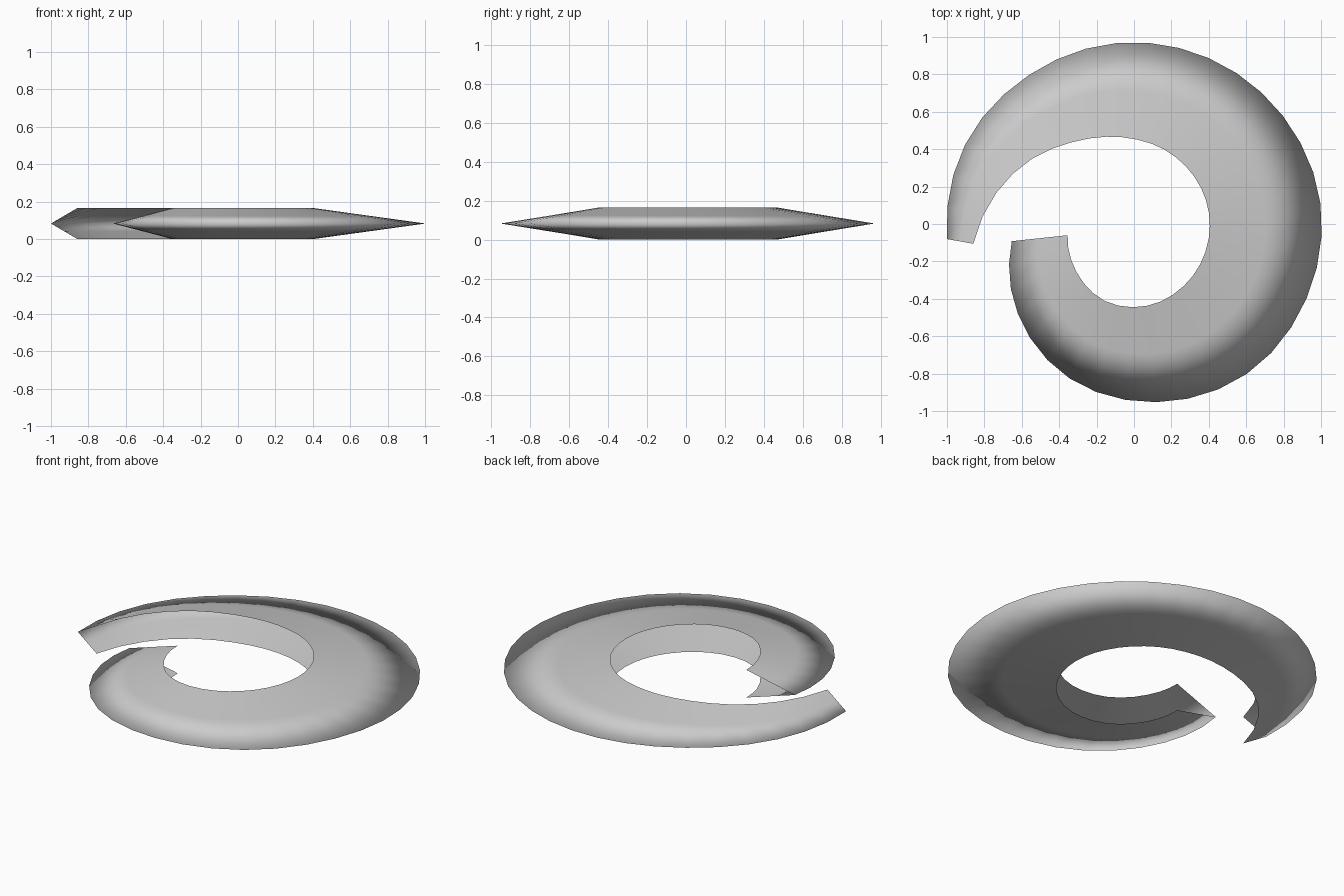
import bpy
import bmesh
import math

cube = bpy.data.objects.get("Cube")
if cube:
    bpy.data.objects.remove(cube, do_unlink=True)

SEGMENTS = 36
HEIGHT = 0.165

# Radii of the rim and of the opening, evenly spaced along one clockwise turn
RIM = [1.003, 0.998, 0.975, 0.972, 0.973, 0.984, 1.003,
       1.005, 1.003, 0.96, 0.895, 0.785, 0.66]
OPENING = [0.866, 0.7, 0.55, 0.468, 0.43, 0.41, 0.405,
           0.41, 0.425, 0.443, 0.44, 0.4, 0.36]


def smooth_value(values, t):
    """Catmull-Rom interpolation of evenly spaced values, t from 0 to 1."""
    last = len(values) - 1
    i = min(int(t * last), last - 1)
    f = t * last - i
    b, c = values[i], values[i + 1]
    a = values[i - 1] if i > 0 else 2 * b - c
    d = values[i + 2] if i + 2 <= last else 2 * c - b
    return b + f / 2 * (c - a + f * (2 * a - 5 * b + 4 * c - d
                                     + f * (3 * (b - c) + d - a)))


def spiral_point(radii, start, end, t):
    angle = math.radians(start + (end - start) * t)
    r = smooth_value(radii, t)
    return r * math.cos(angle), r * math.sin(angle)


def make_material(name, color):
    mat = bpy.data.materials.new(name)
    mat.use_nodes = True
    mat.diffuse_color = color
    mat.node_tree.nodes["Principled BSDF"].inputs["Base Color"].default_value = color
    return mat


# Open V-shaped shell: lower lip, lower middle, rim, upper middle, upper lip
bm = bmesh.new()
rows = []
for s in range(SEGMENTS + 1):
    t = s / SEGMENTS
    ox, oy = spiral_point(RIM, 184.6, -172, t)
    ix, iy = spiral_point(OPENING, 187, -170.4, t)
    row = []
    for k in range(5):
        out = 1 - abs(k - 2) / 2
        row.append(bm.verts.new((ix + (ox - ix) * out,
                                 iy + (oy - iy) * out,
                                 HEIGHT * k / 4)))
    rows.append(row)

for near, far in zip(rows, rows[1:]):
    for k in range(4):
        face = bm.faces.new((near[k], near[k + 1], far[k + 1], far[k]))
        face.smooth = True

# Turn the faces outward
bm.normal_update()
if rows and bm.faces[:][3].normal.z < 0:
    bmesh.ops.reverse_faces(bm, faces=bm.faces[:])

mesh = bpy.data.meshes.new("spiral_shell")
bm.to_mesh(mesh)
bm.free()
mesh.materials.append(make_material("light grey", (0.6, 0.6, 0.6, 1)))
shell = bpy.data.objects.new("spiral_shell", mesh)
bpy.context.collection.objects.link(shell)
